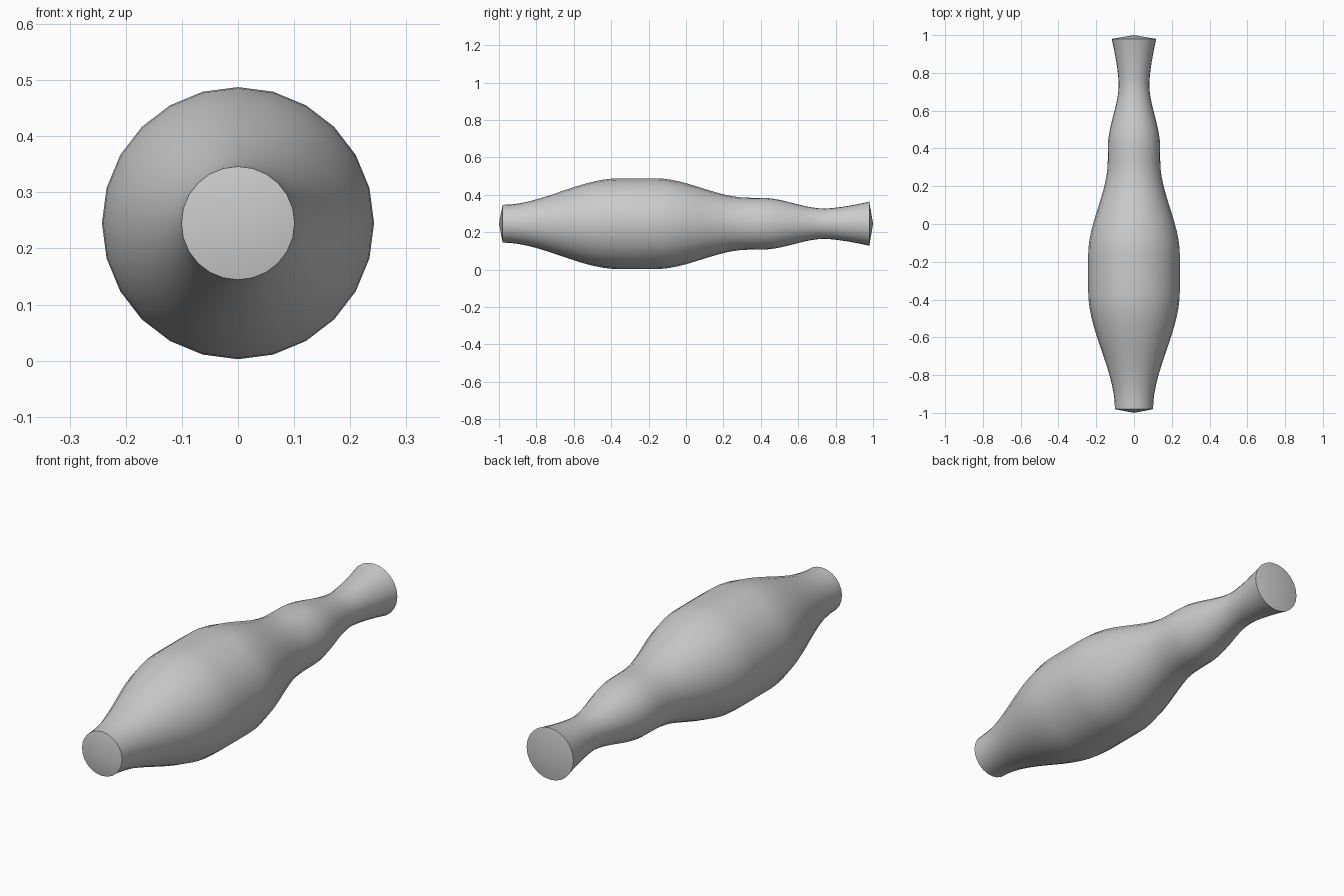
import bpy, bmesh, math

cube = bpy.data.objects.get("Cube")
if cube:
    bpy.data.objects.remove(cube)

SIDES = 24
AXIS_HEIGHT = 0.245

# Key rings along the body: position, radius, steps to the next ring, easing
smooth = lambda t: t * t * (3 - 2 * t)
flare = lambda t: t ** 1.5
KEYS = [
    (-0.98, 0.101, 14, smooth),
    (-0.36, 0.2425, 2, smooth),
    (-0.16, 0.2425, 12, smooth),
    (0.33, 0.139, 2, smooth),
    (0.41, 0.138, 10, smooth),
    (0.74, 0.081, 8, flare),
    (0.98, 0.118, 0, None),
]


def body_profile():
    points = []
    for (y0, r0, steps, ease), (y1, r1, _, _) in zip(KEYS, KEYS[1:]):
        for i in range(steps):
            t = i / steps
            points.append((y0 + (y1 - y0) * t, r0 + (r1 - r0) * ease(t)))
    return points + [KEYS[-1][:2]]


def lathe(name, profile, front_tip, back_tip, material):
    """Turn a profile around the y axis and close both ends with shallow cones."""
    bm = bmesh.new()
    angles = [math.tau * i / SIDES for i in range(SIDES)]
    rings = [[bm.verts.new((r * math.sin(a), y, r * math.cos(a))) for a in angles]
             for y, r in profile]
    front = bm.verts.new((0, front_tip, 0))
    back = bm.verts.new((0, back_tip, 0))
    for i in range(SIDES):
        j = (i + 1) % SIDES
        for a, b in zip(rings, rings[1:]):
            bm.faces.new((a[i], a[j], b[j], b[i]))
        bm.faces.new((front, rings[0][j], rings[0][i]))
        bm.faces.new((back, rings[-1][i], rings[-1][j]))
    bmesh.ops.recalc_face_normals(bm, faces=bm.faces)
    mesh = bpy.data.meshes.new(name)
    bm.to_mesh(mesh)
    bm.free()
    mesh.materials.append(material)
    obj = bpy.data.objects.new(name, mesh)
    bpy.context.collection.objects.link(obj)
    return obj


# Plain grey material
grey = bpy.data.materials.new("light_grey")
grey.use_nodes = True
colour = (0.6, 0.6, 0.6, 1)
grey.diffuse_color = colour
grey.node_tree.nodes["Principled BSDF"].inputs["Base Color"].default_value = colour

# Turned body with a crisp rim at each end
body = lathe("turned_body", body_profile(), -1, 1, grey)
body.location.z = AXIS_HEIGHT
bpy.ops.object.select_all(action="DESELECT")
body.select_set(True)
bpy.context.view_layer.objects.active = body
bpy.ops.object.shade_smooth_by_angle(angle=math.radians(35))
